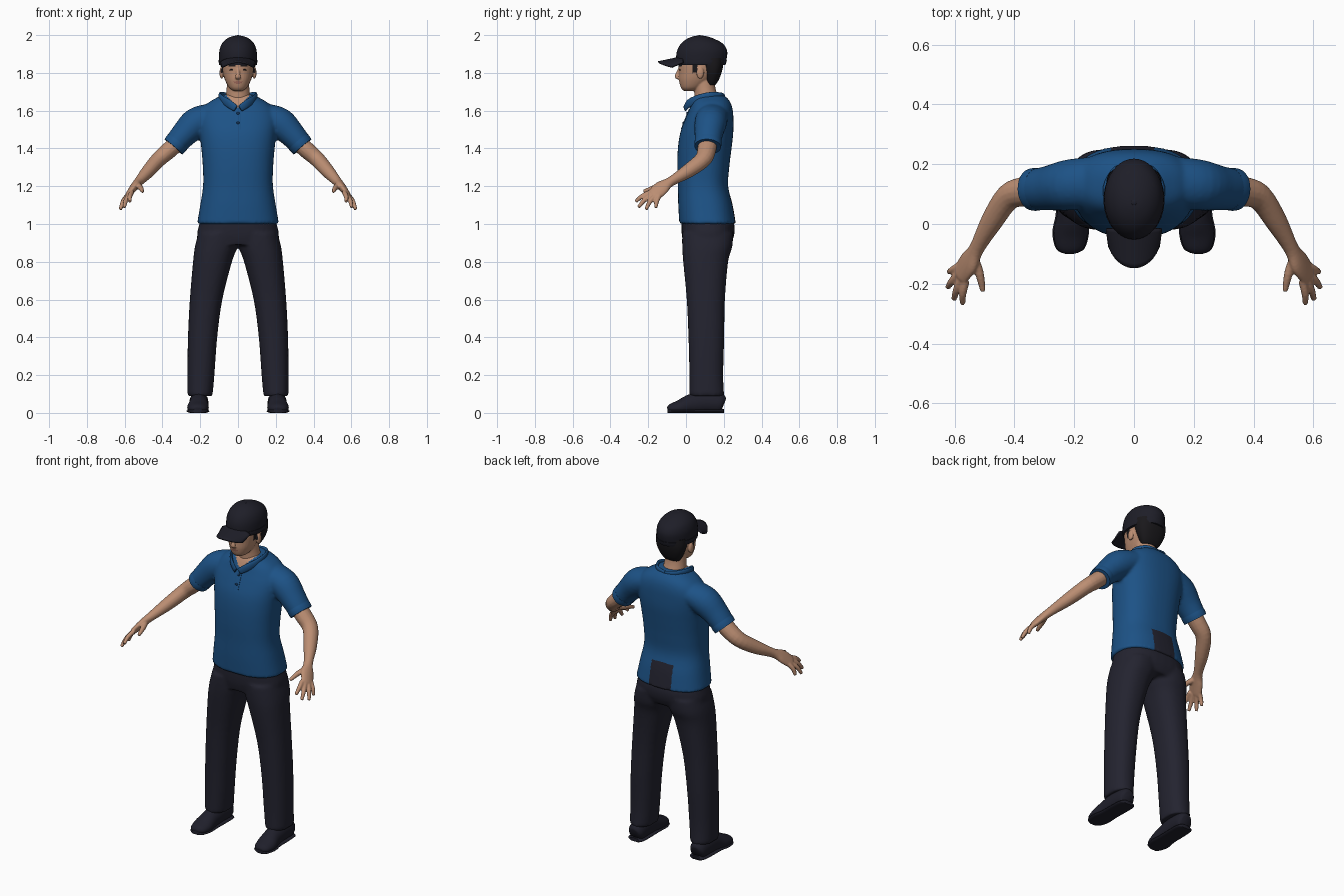
import bpy, bmesh, math
from mathutils import Vector, Matrix
from mathutils.bvhtree import BVHTree

cube = bpy.data.objects.get("Cube")
if cube:
    bpy.data.objects.remove(cube, do_unlink=True)


def material(name, r, g, b):
    mat = bpy.data.materials.new(name)
    mat.use_nodes = True
    mat.diffuse_color = (r, g, b, 1)
    bsdf = mat.node_tree.nodes["Principled BSDF"]
    bsdf.inputs["Base Color"].default_value = (r, g, b, 1)
    bsdf.inputs["Roughness"].default_value = 0.8
    return mat


BLUE = material("shirt blue", .012, .085, .24)
DARK_BLUE = material("button blue", .007, .035, .1)
NAVY = material("trouser navy", .017, .017, .029)
CAP = material("cap black", .013, .013, .021)
SHOE = material("shoe black", .014, .014, .024)
SKIN = material("skin", .5, .27, .17)
LIP = material("lip", .36, .15, .11)
HAIR = material("hair black", .01, .009, .011)


def interpolate(rows, steps=4):
    """Catmull-Rom smoothing of a table of section rows."""
    out = []
    for i in range(len(rows) - 1):
        a, b, c, d = (rows[max(0, min(len(rows) - 1, i + k))] for k in (-1, 0, 1, 2))
        for s in range(steps):
            t = s / steps
            out.append([q + t * (r - p) / 2 + t * t * (p - 2.5 * q + 2 * r - d_ / 2)
                        + t ** 3 * (1.5 * (q - r) + (d_ - p) / 2)
                        for p, q, r, d_ in zip(a, b, c, d)])
    return out + [list(rows[-1])]


def skin_rings(bm, rings):
    """Bridge rings of points into a closed tube."""
    loops = [[bm.verts.new(p) for p in ring] for ring in rings]
    n = len(loops[0])
    for low, high in zip(loops, loops[1:]):
        for i in range(n):
            j = (i + 1) % n
            bm.faces.new((low[i], low[j], high[j], high[i]))
    bm.faces.new(loops[0][::-1])
    bm.faces.new(loops[-1])


def loft(bm, rows, power=2.0, n=32):
    """Stack of level superellipses; row = z, x_min, x_max, y_min, y_max."""
    def bend(v):
        return math.copysign(abs(v) ** (2 / power), v)
    rings = []
    for z, x0, x1, y0, y1 in interpolate(rows):
        angles = [math.tau * i / n for i in range(n)]
        rings.append([((x0 + x1) / 2 + (x1 - x0) / 2 * bend(math.cos(a)),
                       (y0 + y1) / 2 + (y1 - y0) / 2 * bend(math.sin(a)), z) for a in angles])
    skin_rings(bm, rings)


def centred(rows):
    return [(z, -w, w, y0, y1) for z, w, y0, y1 in rows]


def tube(bm, rows, ref=(0, 1, 0), n=16, floor=None):
    """Elliptical tube along a path; row = x, y, z, radius along ref, other radius."""
    rows = interpolate(rows)
    pts = [Vector(r[:3]) for r in rows]
    rings = []
    for i, (p, row) in enumerate(zip(pts, rows)):
        t = (pts[min(i + 1, len(pts) - 1)] - pts[max(i - 1, 0)]).normalized()
        u = Vector(ref) - t * t.dot(Vector(ref))
        u.normalize()
        v = t.cross(u)
        ring = [p + u * row[3] * math.cos(math.tau * k / n) + v * row[4] * math.sin(math.tau * k / n)
                for k in range(n)]
        if floor is not None:
            for q in ring:
                q.z = max(q.z, floor)
        rings.append(ring)
    skin_rings(bm, rings)


def ball(bm, centre, radii):
    m = Matrix.Translation(centre) @ Matrix.Diagonal((*radii, 1))
    bmesh.ops.create_uvsphere(bm, u_segments=16, v_segments=10, radius=1, matrix=m)


def mirrored(bm):
    geo = bmesh.ops.duplicate(bm, geom=bm.verts[:] + bm.edges[:] + bm.faces[:])["geom"]
    for v in geo:
        if isinstance(v, bmesh.types.BMVert):
            v.co.x *= -1
    bmesh.ops.reverse_faces(bm, faces=[f for f in geo if isinstance(f, bmesh.types.BMFace)])


def finish(name, bm, mat, voxel=None, smooth=3):
    """Make an object; with a voxel size, blend its parts into one surface."""
    bmesh.ops.recalc_face_normals(bm, faces=bm.faces)
    mesh = bpy.data.meshes.new(name)
    bm.to_mesh(mesh)
    bm.free()
    obj = bpy.data.objects.new(name, mesh)
    bpy.context.collection.objects.link(obj)
    if voxel:
        remesh = obj.modifiers.new("blend", "REMESH")
        remesh.mode, remesh.voxel_size = "VOXEL", voxel
        relax = obj.modifiers.new("relax", "SMOOTH")
        relax.factor, relax.iterations = .5, smooth
        graph = bpy.context.evaluated_depsgraph_get()
        baked = bpy.data.meshes.new_from_object(obj.evaluated_get(graph))
        obj.modifiers.clear()
        obj.data = baked
    obj.data.materials.clear()
    obj.data.materials.append(mat)
    obj.data.shade_smooth()
    return obj


def paint(obj, mat, rule):
    obj.data.materials.append(mat)
    slot = len(obj.data.materials) - 1
    for p in obj.data.polygons:
        if rule(*p.center):
            p.material_index = slot


def front_y(obj, x, z):
    tree = BVHTree.FromPolygons([v.co for v in obj.data.vertices], [p.vertices for p in obj.data.polygons])
    hit = tree.ray_cast(Vector((x, -1, z)), Vector((0, 1, 0)))[0]
    return hit.y if hit else 0


# Shirt: torso and sleeves in one surface, open neck and exposed trouser seat
bm = bmesh.new()
tube(bm, [(.14, .14, 1.57, .085, .07), (.22, .13, 1.535, .085, .082), (.285, .12, 1.475, .075, .07),
          (.34, .115, 1.412, .068, .06)], n=24)
mirrored(bm)
loft(bm, centred([(1.0, .217, -.035, .264), (1.1, .2, -.041, .247), (1.2, .185, -.043, .223),
                  (1.3, .186, -.046, .229), (1.4, .194, -.043, .241), (1.48, .203, -.031, .25),
                  (1.55, .21, -.006, .251), (1.6, .195, .015, .248), (1.64, .16, .03, .237),
                  (1.67, .11, .045, .215), (1.685, .08, .06, .19)]), power=2.4, n=48)
shirt = finish("shirt", bm, BLUE, .009)
paint(shirt, SKIN, lambda x, y, z: y < .1 and z > 1.615 and abs(x) < (z - 1.612) * .9)
paint(shirt, NAVY, lambda x, y, z: y > .15 and z < 1.15 and -.075 < x < .065)

# Sleeve cuffs
bm = bmesh.new()
tube(bm, [(.318, .117, 1.437, .071, .064), (.33, .116, 1.423, .072, .064), (.342, .115, 1.409, .07, .062)], n=28)
mirrored(bm)
finish("sleeve_cuffs", bm, BLUE)

# Collar band with pointed flaps
bm = bmesh.new()
tube(bm, [(0, .2, 1.675, .012, .008), (.06, .185, 1.682, .014, .008), (.095, .125, 1.68, .018, .008),
          (.085, .06, 1.662, .02, .008), (.05, .015, 1.638, .022, .008), (.012, -.006, 1.612, .018, .006)],
     ref=(0, 0, 1))
mirrored(bm)
finish("collar", bm, BLUE)

# Placket and buttons
bm = bmesh.new()
loft(bm, [(z, -.017, .017, front_y(shirt, 0, z) - .003, front_y(shirt, 0, z) + .006)
          for z in (1.5, 1.53, 1.56, 1.59, 1.61)], power=5, n=16)
finish("placket", bm, BLUE)
bm = bmesh.new()
for z in (1.535, 1.585):
    ball(bm, (0, front_y(shirt, 0, z) - .003, z), (.008, .004, .008))
finish("buttons", bm, DARK_BLUE)

# Trousers
bm = bmesh.new()
loft(bm, [(.95, -.01, .21, -.02, .25), (.88, .002, .228, -.02, .245), (.8, .032, .238, -.015, .223),
          (.6, .083, .255, .004, .206), (.4, .11, .265, .013, .202), (.2, .125, .268, .018, .197),
          (.09, .135, .268, .018, .202)], power=2.3)
mirrored(bm)
loft(bm, centred([(1.06, .19, -.02, .225), (1.0, .205, -.024, .255), (.94, .217, -.022, .255),
                  (.89, .2, -.012, .235)]), power=2.4)
finish("trousers", bm, NAVY, .01)

# Shoes and soles
shoe_path = [(.205, .2, .045, .03, .03), (.205, .18, .05, .047, .055), (.207, .1, .055, .05, .06),
             (.208, .03, .045, .05, .055), (.212, -.03, .028, .057, .042), (.214, -.08, .022, .045, .026),
             (.214, -.097, .018, .022, .012)]
bm = bmesh.new()
tube(bm, shoe_path, ref=(1, 0, 0), n=24, floor=.01)
mirrored(bm)
finish("shoes", bm, SHOE)
bm = bmesh.new()
tube(bm, [(x, y, .009, a + .004, .012) for x, y, z, a, b in shoe_path], ref=(1, 0, 0), n=24, floor=0)
mirrored(bm)
finish("shoe_soles", bm, SHOE)

# Arms with hands: forearm, palm, thumb and four fingers
bm = bmesh.new()
tube(bm, [(.29, .12, 1.46, .05, .045), (.36, .11, 1.395, .05, .045), (.42, .09, 1.342, .045, .041),
          (.475, .01, 1.28, .038, .036), (.525, -.08, 1.225, .026, .025), (.552, -.128, 1.193, .042, .021),
          (.578, -.165, 1.158, .04, .016), (.584, -.175, 1.15, .034, .013)])
tube(bm, [(.535, -.115, 1.205, .016, .016), (.517, -.165, 1.193, .015, .015), (.505, -.225, 1.172, .009, .009)])
knuckles = [(.562, -.19, 1.168), (.574, -.18, 1.158), (.584, -.163, 1.15), (.588, -.142, 1.148)]
tips = [(.573, -.267, 1.118), (.602, -.252, 1.088), (.623, -.212, 1.077), (.618, -.16, 1.085)]
for root, tip in zip(map(Vector, knuckles), map(Vector, tips)):
    bend = (root + tip) / 2 + Vector((.005, -.004, .004))
    tube(bm, [(*root, .013, .013), (*bend, .0125, .0125), (*tip, .009, .009)])
mirrored(bm)
finish("arms", bm, SKIN, .005, 2)

# Head: neck, skull, nose and ears
bm = bmesh.new()
loft(bm, centred([(1.6, .08, .05, .2), (1.66, .068, .045, .175), (1.72, .06, .042, .156), (1.79, .056, .03, .15)]))
loft(bm, centred([(1.705, .026, -.012, .05), (1.722, .048, -.027, .085), (1.76, .068, -.037, .135),
                  (1.8, .08, -.038, .17), (1.84, .086, -.04, .185), (1.88, .086, -.038, .19),
                  (1.93, .07, -.015, .165)]), power=2.2)
tube(bm, [(0, -.034, 1.825, .008, .006), (0, -.046, 1.795, .011, .009), (0, -.049, 1.779, .016, .01),
          (0, -.038, 1.772, .014, .008)], ref=(1, 0, 0))
for side in (-1, 1):
    ball(bm, (side * .087, .075, 1.8), (.011, .02, .032))
head = finish("head", bm, SKIN, .004, 3)
paint(head, LIP, lambda x, y, z: y < -.015 and abs(x) < .023 and 1.744 < z < 1.756)
paint(head, HAIR, lambda x, y, z: abs(x) > .06 and .035 < y < .06 and z > 1.8)
paint(head, HAIR, lambda x, y, z: y < 0 and .014 < abs(x) < .05 and 1.833 < z < 1.841)

# Eyes
bm = bmesh.new()
for x in (-.032, .032):
    ball(bm, (x, front_y(head, x, 1.816), 1.816), (.014, .003, .004))
finish("eyes", bm, HAIR)

# Hair at the back of the head
bm = bmesh.new()
loft(bm, centred([(1.735, .048, .11, .155), (1.76, .066, .1, .172), (1.8, .084, .09, .188),
                  (1.84, .092, .075, .197), (1.88, .092, .05, .2)]), power=2.4)
finish("hair", bm, HAIR)

# Cap: crown, band, button and curved peak
bm = bmesh.new()
loft(bm, centred([(1.843, .098, -.045, .205), (1.88, .1, -.052, .216), (1.92, .098, -.046, .217),
                  (1.955, .085, -.026, .195), (1.98, .06, .005, .15), (1.994, .03, .04, .108),
                  (1.998, .004, .068, .076)]), n=40)
ball(bm, (0, .072, 1.996), (.01, .01, .004))
finish("cap_crown", bm, CAP)
bm = bmesh.new()
loft(bm, centred([(1.842, .1, -.048, .208), (1.855, .102, -.052, .213), (1.868, .102, -.053, .216)]), n=40)
finish("cap_band", bm, CAP)
bm = bmesh.new()
bmesh.ops.create_grid(bm, x_segments=16, y_segments=8, size=1)
for v in bm.verts:
    u, s = v.co.x, (1 - v.co.y) / 2
    v.co = (.092 * u * (1 - .1 * s), -.015 - s * .132 * math.sqrt(1 - .8 * u * u),
            1.885 - .028 * s - .028 * u * u)
peak = finish("cap_peak", bm, CAP)
thick = peak.modifiers.new("thickness", "SOLIDIFY")
thick.thickness, thick.offset = .009, 0

# Keep crisp rims on caps, cuffs and soles
bpy.ops.object.select_all(action="DESELECT")
for name in ("cap_crown", "cap_band", "sleeve_cuffs", "shoe_soles", "placket", "hair"):
    obj = bpy.data.objects[name]
    obj.select_set(True)
    bpy.context.view_layer.objects.active = obj
bpy.ops.object.shade_smooth_by_angle(angle=math.radians(50))
